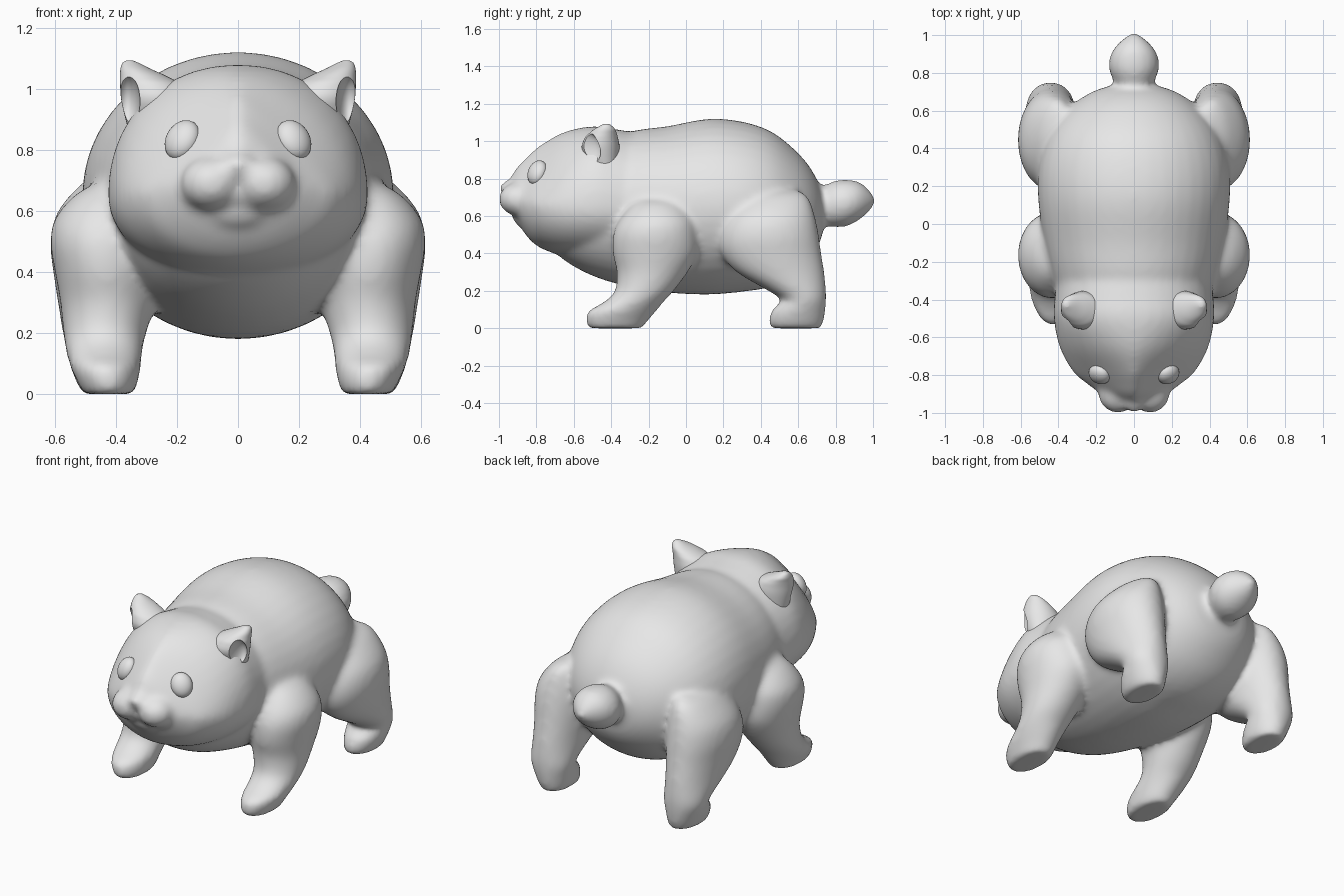
import bpy, bmesh, math
from mathutils import Matrix, Vector

if "Cube" in bpy.data.objects:
    bpy.data.objects.remove(bpy.data.objects["Cube"])

SIDES = 40
grey = bpy.data.materials.new("soft grey")
grey.diffuse_color = (0.8, 0.8, 0.8, 1)
grey.use_nodes = True
grey.node_tree.nodes["Principled BSDF"].inputs["Base Color"].default_value = grey.diffuse_color


def spline(rows, steps=4):
    """Smoothly interpolate the section rows."""
    out = []
    for i in range(len(rows) - 1):
        p0, p1, p2, p3 = (rows[max(i - 1, 0)], rows[i], rows[i + 1],
                          rows[min(i + 2, len(rows) - 1)])
        for s in range(steps):
            t = s / steps
            out.append([0.5 * (2 * b + (c - a) * t + (2 * a - 5 * b + 4 * c - d) * t * t
                               + (3 * b - a - 3 * c + d) * t ** 3)
                        for a, b, c, d in zip(p0, p1, p2, p3)])
    return out + [list(rows[-1])]


def loft(bm, rows, axis, side=1):
    """Rounded sections: z axis rows are (z, y0, y1, x0, x1), y axis rows are
    (y, z0, z1, half_width) plus, if wanted, (upper_power, widest_z)."""
    rings = []
    for r in spline(rows):
        x0, x1 = (-r[3], r[3]) if axis == "y" else (r[3], r[4])
        power, mid = r[4:6] if len(r) == 6 else (2, (r[1] + r[2]) / 2)
        ring = []
        for k in range(SIDES):
            a = 2 * math.pi * k / SIDES
            c, s = math.cos(a), math.sin(a)
            e = 2 / power if s > 0 else 1
            c = math.copysign(abs(c) ** e, c)
            s = math.copysign(abs(s) ** e, s)
            x = side * ((x0 + x1) / 2 + (x1 - x0) / 2 * c)
            v = mid + s * (r[2] - mid if s > 0 else mid - r[1])
            ring.append(bm.verts.new((x, r[0], v) if axis == "y" else (x, v, r[0])))
        rings.append(ring)
    faces = [bm.faces.new(rings[0]), bm.faces.new(rings[-1][::-1])]
    for lo, hi in zip(rings, rings[1:]):
        for k in range(SIDES):
            n = (k + 1) % SIDES
            faces.append(bm.faces.new((lo[k], hi[k], hi[n], lo[n])))
    bmesh.ops.recalc_face_normals(bm, faces=faces)


def ball(bm, centre, radii, rotation=Matrix()):
    m = Matrix.Translation(centre) @ rotation @ Matrix.Diagonal((*radii, 1))
    bmesh.ops.create_uvsphere(bm, u_segments=24, v_segments=16, radius=1, matrix=m)


def finish(bm, name):
    mesh = bpy.data.meshes.new(name)
    bm.to_mesh(mesh)
    bm.free()
    mesh.materials.append(grey)
    ob = bpy.data.objects.new(name, mesh)
    bpy.context.collection.objects.link(ob)
    return ob


def activate(ob):
    bpy.ops.object.select_all(action="DESELECT")
    ob.select_set(True)
    bpy.context.view_layer.objects.active = ob


def apply_all(ob):
    activate(ob)
    for m in list(ob.modifiers):
        bpy.ops.object.modifier_apply(modifier=m.name)


bm = bmesh.new()
# torso
loft(bm, [(-.72, .45, .60, .10), (-.66, .37, .75, .25), (-.5, .28, .95, .36),
          (-.3, .22, 1.05, .425), (-.1, .19, 1.08, .475), (.12, .18, 1.12, .507),
          (.3, .195, 1.105, .505), (.45, .22, 1.055, .465), (.57, .28, .965, .39),
          (.66, .37, .865, .29), (.72, .47, .75, .17), (.745, .6, .64, .02)], "y")
# head, pinched above the cheeks and rounder towards the neck
loft(bm, [(-.95, .64, .79, .06, 1.5, .69), (-.9, .57, .87, .17, 1.3, .68),
          (-.85, .49, .92, .245, 1.25, .67), (-.78, .43, .98, .325, 1.3, .66),
          (-.65, .385, 1.05, .395, 1.7, .65), (-.5, .37, 1.08, .425, 2.1, .65),
          (-.38, .37, 1.065, .42, 2.1, .65), (-.27, .39, 1.045, .405, 2, .66),
          (-.1, .46, 1.0, .36, 2, .68)], "y")
# tail
loft(bm, [(.6, .56, .76, .09), (.72, .55, .76, .095), (.8, .54, .79, .128),
          (.86, .545, .795, .134), (.92, .575, .785, .113), (.97, .615, .75, .07),
          (1.012, .665, .695, .015)], "y")
# nose bridge and chin
ball(bm, (0, -.935, .75), (.06, .064, .042))
ball(bm, (0, -.86, .60), (.11, .07, .06))
for s in (-1, 1):
    # cheek pads
    ball(bm, (s * .087, -.895, .69), (.103, .107, .09))
    # front leg
    loft(bm, [(.71, -.22, -.08, .36, .42), (.66, -.29, -.02, .32, .525),
              (.58, -.355, .04, .28, .597), (.5, -.39, .06, .26, .615),
              (.4, -.392, .06, .26, .6), (.3, -.37, .01, .27, .582),
              (.2, -.38, -.065, .30, .573), (.14, -.44, -.12, .312, .564),
              (.09, -.525, -.16, .318, .55), (.03, -.535, -.21, .33, .52),
              (.0, -.52, -.235, .34, .51)], "z", s)
    # hind leg
    loft(bm, [(.74, .4, .6, .34, .42), (.70, .31, .655, .31, .5),
              (.6, .22, .69, .27, .59), (.5, .18, .71, .26, .615),
              (.4, .19, .724, .27, .605), (.3, .27, .74, .29, .59),
              (.2, .44, .75, .31, .575), (.15, .51, .75, .318, .565),
              (.1, .46, .747, .322, .553), (.04, .442, .737, .33, .53),
              (.0, .45, .725, .34, .51)], "z", s)
body = finish(bm, "body")
# fuse the parts into one skin with soft joins
remesh = body.modifiers.new("fuse", "REMESH")
remesh.mode = "VOXEL"
remesh.voxel_size = 0.016
soften = body.modifiers.new("soften", "SMOOTH")
soften.factor = 0.5
soften.iterations = 16
apply_all(body)
bpy.ops.object.shade_smooth()

for s, label in ((-1, "left"), (1, "right")):
    # ear, hollowed towards the front
    bm = bmesh.new()
    loft(bm, [(.83, -.49, -.37, .2, .35), (.95, -.555, -.355, .15, .38),
              (1.01, -.545, -.362, .18, .386), (1.04, -.52, -.37, .23, .386),
              (1.065, -.49, -.38, .285, .385), (1.085, -.455, -.4, .325, .378),
              (1.093, -.44, -.415, .345, .365)], "z", s)
    ear = finish(bm, label + "_ear")
    bm = bmesh.new()
    ball(bm, (s * .365, -.56, .955), (.045, .11, .1))
    cutter = finish(bm, label + "_ear_cutter")
    cut = ear.modifiers.new("hollow", "BOOLEAN")
    cut.operation = "DIFFERENCE"
    cut.object = cutter
    apply_all(ear)
    bpy.ops.object.shade_smooth_by_angle(angle=math.radians(40))
    bpy.data.objects.remove(cutter)

    # eye, a flattened ball lying on the face
    bm = bmesh.new()
    facing = Vector((s * .5, -.72, .42)).to_track_quat("Z", "Y").to_matrix().to_4x4()
    ball(bm, (s * .182, -.795, .832), (.06, .07, .045),
         facing @ Matrix.Rotation(s * .2, 4, "Z"))
    eye = finish(bm, label + "_eye")
    activate(eye)
    bpy.ops.object.shade_smooth()
